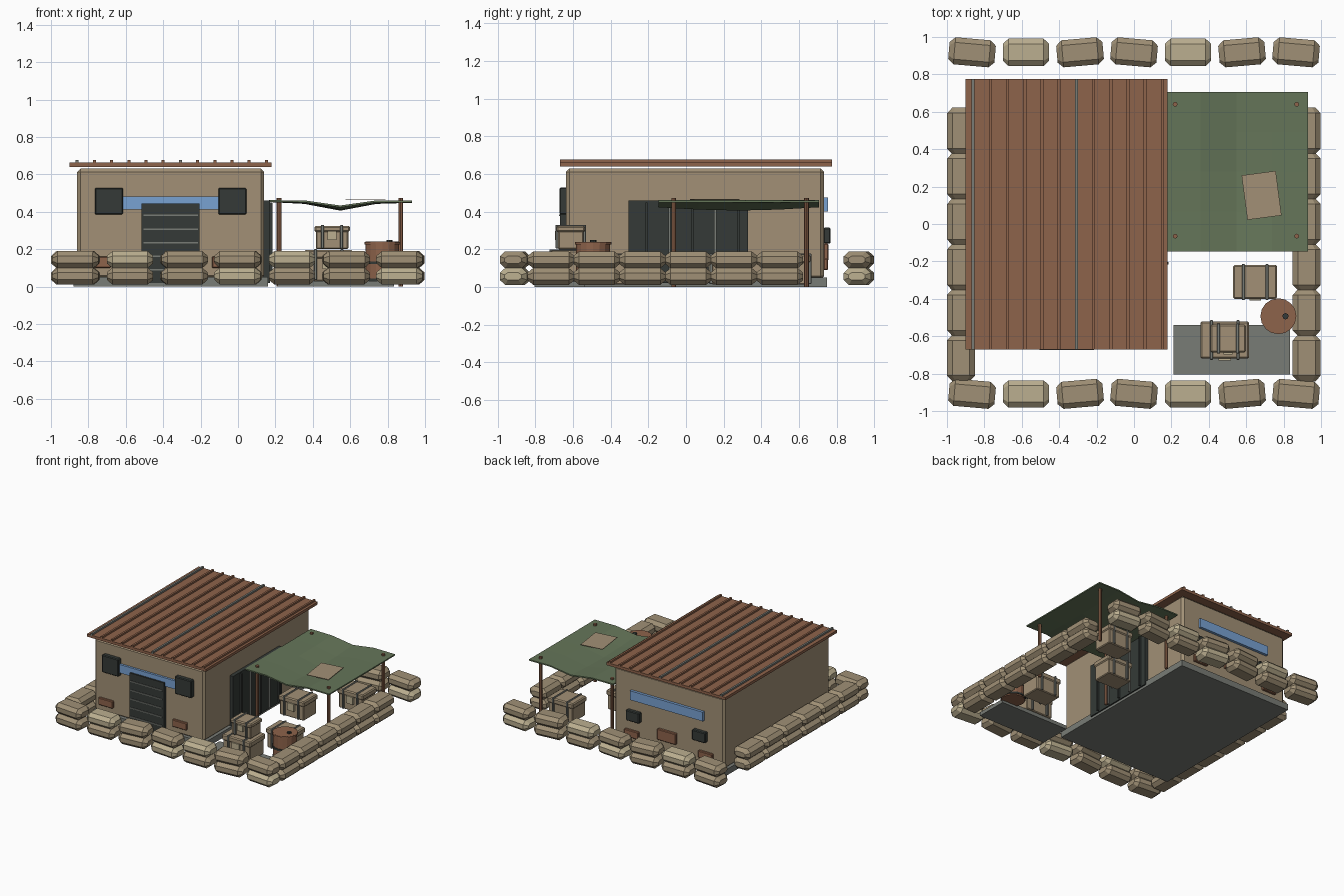
import bpy, bmesh, math
from mathutils import Matrix, Vector

if "Cube" in bpy.data.objects:
    bpy.data.objects.remove(bpy.data.objects["Cube"])

def mat(name, c):
    m = bpy.data.materials.new(name)
    m.diffuse_color = (*c, 1)
    m.use_nodes = True
    m.node_tree.nodes["Principled BSDF"].inputs["Base Color"].default_value = m.diffuse_color
    return m

TAN = mat("plaster", (.36, .28, .18))
RUST = mat("rust", (.27, .125, .07))
GREEN = mat("canvas", (.13, .18, .10))
DARK = mat("dark_metal", (.035, .042, .038))
BLUE = mat("glass", (.19, .36, .65))
GREY = mat("grey_metal", (.19, .20, .18))
LIGHT = mat("light_cloth", (.50, .43, .28))
CLOTH = mat("cloth", (.35, .28, .18))

def finish(name, bm, m):
    bmesh.ops.recalc_face_normals(bm, faces=bm.faces)
    me = bpy.data.meshes.new(name)
    bm.to_mesh(me)
    bm.free()
    me.materials.append(m)
    ob = bpy.data.objects.new(name, me)
    bpy.context.collection.objects.link(ob)
    return ob

def box(name, x, y, z, m, bevel=0):
    """Box from (min, max) ranges."""
    bm = bmesh.new()
    size = [b - a for a, b in (x, y, z)]
    mid = [(a + b) / 2 for a, b in (x, y, z)]
    bmesh.ops.create_cube(bm, size=1, matrix=Matrix.Translation(mid) @ Matrix.Diagonal((*size, 1)))
    if bevel:
        bmesh.ops.bevel(bm, geom=bm.edges[:], offset=bevel, segments=1, affect='EDGES')
    return finish(name, bm, m)

def cyl(name, x, y, z0, z1, r, n, m):
    bm = bmesh.new()
    bmesh.ops.create_cone(bm, cap_ends=True, segments=n, radius1=r, radius2=r, depth=z1 - z0,
                          matrix=Matrix.Translation((x, y, (z0 + z1) / 2)))
    return finish(name, bm, m)

# Building shell and foundation
box("foundation", (-.88, .16), (-.66, .75), (0, .05), GREY)
box("walls", (-.86, .14), (-.637, .733), (.04, .63), TAN, .018)

# Corrugated roof with ribs
box("roof_sheet", (-.90, .18), (-.67, .775), (.64, .662), RUST)
for i in range(12):
    x = -.86 + .092 * i
    box("roof_rib", (x - .008, x + .008), (-.67, .775), (.655, .676), GREY if i in (0, 6) else RUST)

# Front: window strip, shutters, slatted door, vents
box("front_window", (-.685, -.04), (-.655, -.63), (.413, .482), BLUE)
for x in (-.69, -.03):
    box("front_shutter", (x - .075, x + .075), (-.672, -.63), (.385, .528), DARK, .006)
box("front_door", (-.515, -.205), (-.668, -.63), (.02, .445), DARK)
for i in range(6):
    z = .09 + .0725 * i
    if z < .42:
        box("front_door_slat", (-.505, -.215), (-.674, -.66), (z - .004, z + .004), GREY)
for x in (-.745, -.075):
    box("front_vent", (x - .065, x + .065), (-.655, -.63), (.10, .16), RUST, .005)

# Back: window strip, vents and dark hatches
box("back_window", (-.68, -.02), (.73, .755), (.40, .475), BLUE)
for x in (-.05, -.65):
    box("back_hatch", (x - .06, x + .06), (.73, .768), (.23, .315), DARK, .006)
for x in (-.03, -.70):
    box("back_vent", (x - .065, x + .065), (.73, .755), (.09, .15), RUST, .005)
box("back_vent_large", (-.435, -.265), (.73, .757), (.14, .23), RUST, .005)

# Side shutter door with vertical ribs
box("side_door", (.13, .17), (-.305, .33), (.02, .46), DARK)
for i in range(5):
    y = -.21 + .122 * i
    box("side_door_rib", (.165, .185), (y - .006, y + .006), (.03, .45), GREY if i % 2 else DARK)

# Sagging canvas awning
bm = bmesh.new()
sag = (0, .002, .038, .002, .004)
grid = []
for i in range(5):
    row = []
    for j in range(5):
        z = .462 - sag[i] * (.75 + .25 * math.sin(math.pi * j / 4)) - .008 * math.sin(math.pi * j / 4) * (0 < i < 4)
        row.append(bm.verts.new((.165 + .765 * i / 4, -.147 + .853 * j / 4, z)))
    grid.append(row)
for i in range(4):
    for j in range(4):
        bm.faces.new((grid[i][j], grid[i + 1][j], grid[i + 1][j + 1], grid[i][j + 1]))
awning = finish("awning", bm, GREEN)
sol = awning.modifiers.new("thickness", 'SOLIDIFY')
sol.thickness = .01

# Awning patch and poles
patch = box("awning_patch", (-.092, .092), (-.12, .12), (0, .004), TAN)
patch.location = (.682, .153, .462)
patch.rotation_euler.z = math.radians(7.5)
for x in (.22, .87):
    for y in (-.065, .64):
        cyl("awning_pole", x, y, 0, .473, .013, 8, RUST)

# Ground mat
box("ground_mat", (.21, .835), (-.805, -.54), (0, .03), GREY)

# Crates with lid, straps and latch
def crate(x, y, z, w, d, h):
    X, Y = w / 2, d / 2
    box("crate_body", (x - X + .008, x + X - .008), (y - Y + .008, y + Y - .008), (z, z + h * .75), TAN, .006)
    box("crate_lid", (x - X, x + X), (y - Y, y + Y), (z + h * .7, z + h - .005), TAN, .008)
    for s in (-1, 1):
        c = x + s * w * .27
        box("crate_strap", (c - .008, c + .008), (y - Y - .006, y + Y + .006), (z + .004, z + h), GREY, .003)
    box("crate_latch", (x - w * .13, x + w * .13), (y - Y - .01, y), (z + h * .38, z + h * .75), LIGHT)

crate(.648, -.31, .012, .235, .18, .165)
crate(.485, -.62, .03, .26, .2, .17)
crate(.503, -.612, .2, .19, .15, .13)
crate(.39, .22, .012, .235, .18, .165)
crate(.68, .57, .012, .235, .18, .165)

# Barrel with hoops and bung
cyl("barrel", .772, -.493, .02, .24, .09, 16, RUST)
for z in (.03, .12, .225):
    cyl("barrel_hoop", .772, -.493, z, z + .014, .096, 16, RUST if z > .2 else DARK)
cyl("barrel_bung", .81, -.493, .235, .25, .017, 8, DARK)

# Sandbags: tapered octagonal sections, two layers all round
def sandbag(x, y, z, length, width, height, turn, m):
    bm = bmesh.new()
    loops = []
    for u, sy, sz in ((-1, .62, .45), (-.76, 1, 1), (.76, 1, 1), (1, .62, .45)):
        oct_pts = ((1, .42), (.62, 1), (-.62, 1), (-1, .42), (-1, -.42), (-.62, -1), (.62, -1), (1, -.42))
        loops.append([bm.verts.new((u * length / 2, a * sy * width / 2, b * sz * height / 2)) for a, b in oct_pts])
    for p, q in zip(loops, loops[1:]):
        for k in range(8):
            bm.faces.new((p[k], p[(k + 1) % 8], q[(k + 1) % 8], q[k]))
    bm.faces.new(loops[0])
    bm.faces.new(loops[-1])
    ob = finish("sandbag", bm, m)
    ob.location = (x, y, z)
    ob.rotation_euler.z = turn

for layer, z in enumerate((.056, .144)):
    for i in range(7):
        turn = math.radians((-5, 0, 5)[i % 3])
        m = LIGHT if (i + 1 - layer) % 3 == 1 and i else CLOTH
        for y in (-.908, .918):
            sandbag(-.866 + .2887 * i, y, z, .248, .145, .09, turn, m)
    for i in range(6):
        for x in (-.925, .923):
            sandbag(x, -.717 + .243 * i, z, .248, .15, .09, math.radians(90), CLOTH)
